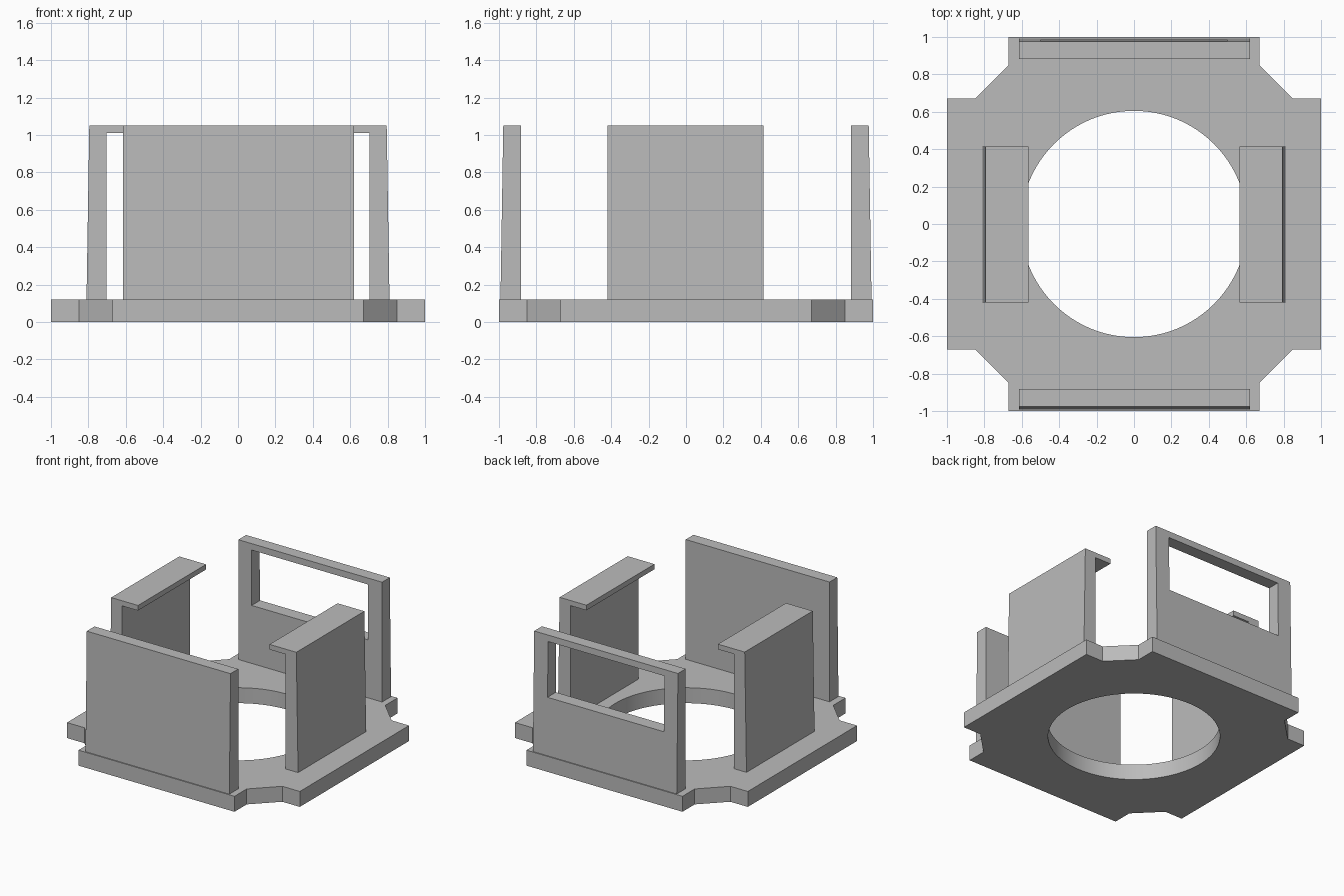
import bpy
import bmesh
from mathutils import Vector

default = bpy.data.objects.get("Cube")
if default:
    bpy.data.objects.remove(default, do_unlink=True)

grey = bpy.data.materials.new("plain grey")
grey.use_nodes = True
grey.diffuse_color = (0.5, 0.5, 0.5, 1)
grey.node_tree.nodes["Principled BSDF"].inputs["Base Color"].default_value = grey.diffuse_color


def extrude(name, profile, offset):
    """Make a solid by sweeping a closed 3D profile along an offset."""
    bm = bmesh.new()
    face = bm.faces.new([bm.verts.new(p) for p in profile])
    swept = bmesh.ops.extrude_face_region(bm, geom=[face])["geom"]
    verts = [g for g in swept if isinstance(g, bmesh.types.BMVert)]
    bmesh.ops.translate(bm, verts=verts, vec=Vector(offset))
    bmesh.ops.recalc_face_normals(bm, faces=bm.faces)
    mesh = bpy.data.meshes.new(name)
    bm.to_mesh(mesh)
    bm.free()
    mesh.materials.append(grey)
    obj = bpy.data.objects.new(name, mesh)
    bpy.context.collection.objects.link(obj)
    return obj


def cut(obj, cutter):
    """Subtract the cutter, apply the result and delete the cutter."""
    cutter.hide_render = True
    mod = obj.modifiers.new("opening", "BOOLEAN")
    mod.operation = "DIFFERENCE"
    mod.solver = "EXACT"
    mod.object = cutter
    bpy.ops.object.select_all(action="DESELECT")
    bpy.context.view_layer.objects.active = obj
    obj.select_set(True)
    bpy.ops.object.modifier_apply(modifier=mod.name)
    bpy.data.objects.remove(cutter, do_unlink=True)


FLOOR, TOP = 0.12, 1.05

# Base plate: square with stepped, chamfered corners
corner = [(1, 0.67), (0.85, 0.67), (0.67, 0.85), (0.67, 1)]
outline = []
for sx, sy in ((1, 1), (-1, 1), (-1, -1), (1, -1)):
    pts = corner if sx * sy > 0 else corner[::-1]
    outline += [(sx * x, sy * y, 0) for x, y in pts]
base = extrude("base_plate", outline, (0, 0, FLOOR))

# Round opening through the plate
bpy.ops.mesh.primitive_cylinder_add(vertices=96, radius=0.605, depth=1)
cut(base, bpy.context.object)
bpy.ops.object.shade_smooth_by_angle(angle=0.5)

# Front and back walls, tapering slightly on the outside
LEFT_END, WIDTH = -0.615, 1.235
walls = {}
for name, s in (("front_wall", -1), ("back_wall", 1)):
    section = [(0.882, FLOOR), (0.992, FLOOR), (0.977, TOP), (0.882, TOP)]
    walls[name] = extrude(name, [(LEFT_END, s * y, z) for y, z in section], (WIDTH, 0, 0))

# Window in the back wall
window = [(-0.5, 0.7, 0.57), (0.5, 0.7, 0.57), (0.5, 0.7, 1.0), (-0.5, 0.7, 1.0)]
cut(walls["back_wall"], extrude("window_cutter", window, (0, 0.5, 0)))

# Side walls with a thin lip reaching inward at the top
for name, s in (("left_wall", 1), ("right_wall", -1)):
    section = [(0.703, FLOOR), (0.81, FLOOR), (0.795, TOP),
               (0.565, TOP), (0.565, 1.01), (0.703, 1.01)]
    extrude(name, [(s * x, -0.42, z) for x, z in section], (0, 0.835, 0))
